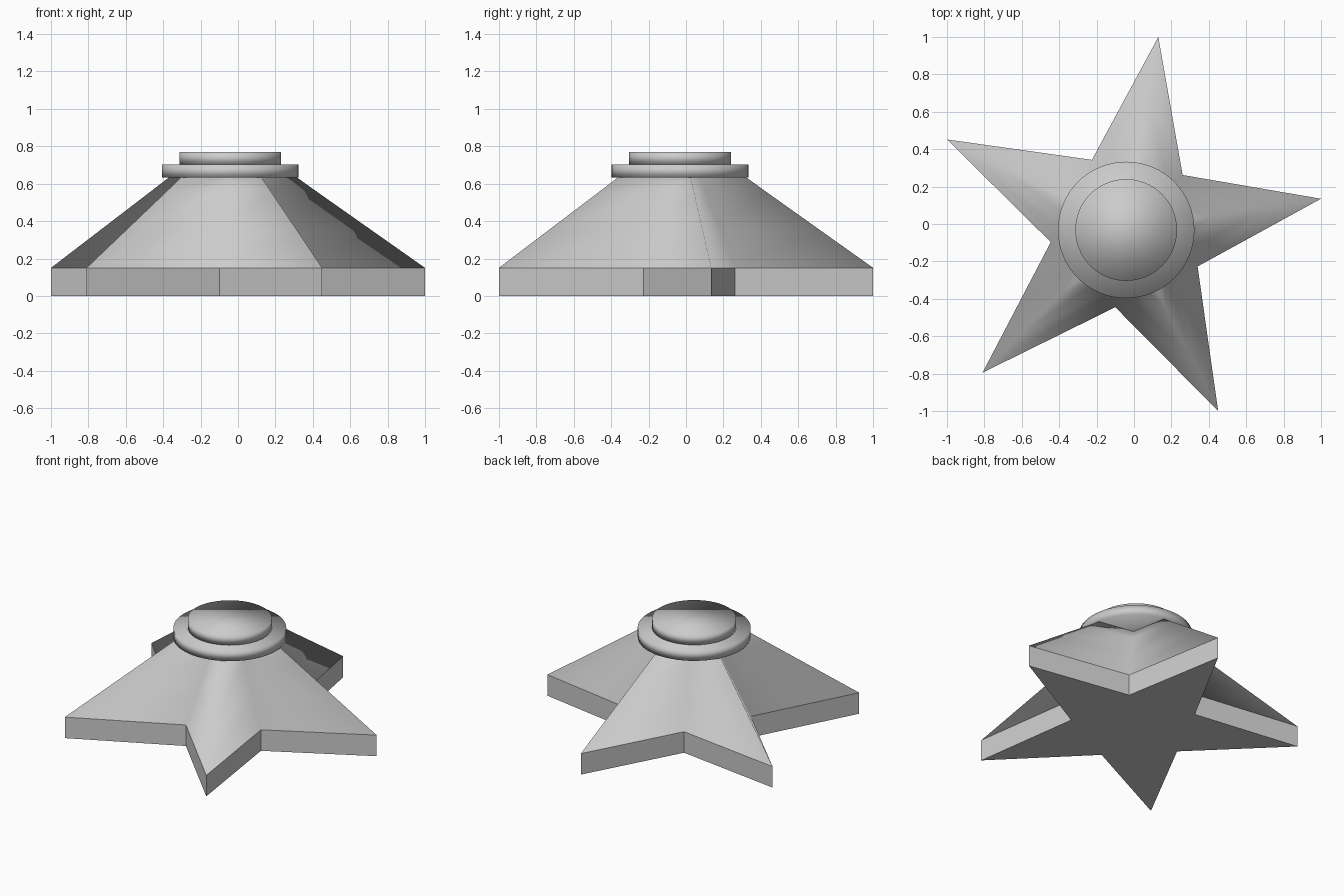
import bpy, bmesh

if "Cube" in bpy.data.objects:
    bpy.data.objects.remove(bpy.data.objects["Cube"])

CX, CY = -0.042, -0.032
# star outline, tip and notch alternating, counter-clockwise
STAR = [(1.0, 0.135), (0.26, 0.262), (0.13, 1.0), (-0.225, 0.343), (-1.0, 0.452),
        (-0.445, -0.097), (-0.81, -0.795), (-0.10, -0.445), (0.45, -1.0), (0.34, -0.227)]


def star_body():
    # straight-sided base, then sloping rings up to the collar
    bm = bmesh.new()
    rings = []
    for scale, z in [(1, 0), (1, 0.15), (0.73, 0.348), (0.44, 0.561), (0.34, 0.635)]:
        rings.append([bm.verts.new((CX + (x - CX) * scale, CY + (y - CY) * scale, z))
                      for x, y in STAR])
    n = len(STAR)
    for level, (a, b) in enumerate(zip(rings, rings[1:])):
        for i in range(n):
            j = (i + 1) % n
            f = bm.faces.new((a[i], a[j], b[j], b[i]))
            f.smooth = level > 0
    bm.faces.new(rings[0][::-1])
    bm.faces.new(rings[-1]).smooth = True
    # crisp edge between base and slope
    for i in range(n):
        bm.edges.get((rings[1][i], rings[1][(i + 1) % n])).smooth = False
    bmesh.ops.recalc_face_normals(bm, faces=bm.faces)
    mesh = bpy.data.meshes.new("star_body")
    bm.to_mesh(mesh)
    bm.free()
    bpy.context.collection.objects.link(bpy.data.objects.new("star_body", mesh))


def disc(name, radius, z0, z1, y):
    bpy.ops.mesh.primitive_cylinder_add(vertices=64, radius=radius, depth=z1 - z0,
                                        location=(CX, y, (z0 + z1) / 2))
    bpy.context.object.name = name
    bpy.ops.object.shade_smooth()


star_body()
# stepped round cap
disc("lower_collar", 0.365, 0.633, 0.703, CY)
disc("top_button", 0.272, 0.703, 0.77, CY)
